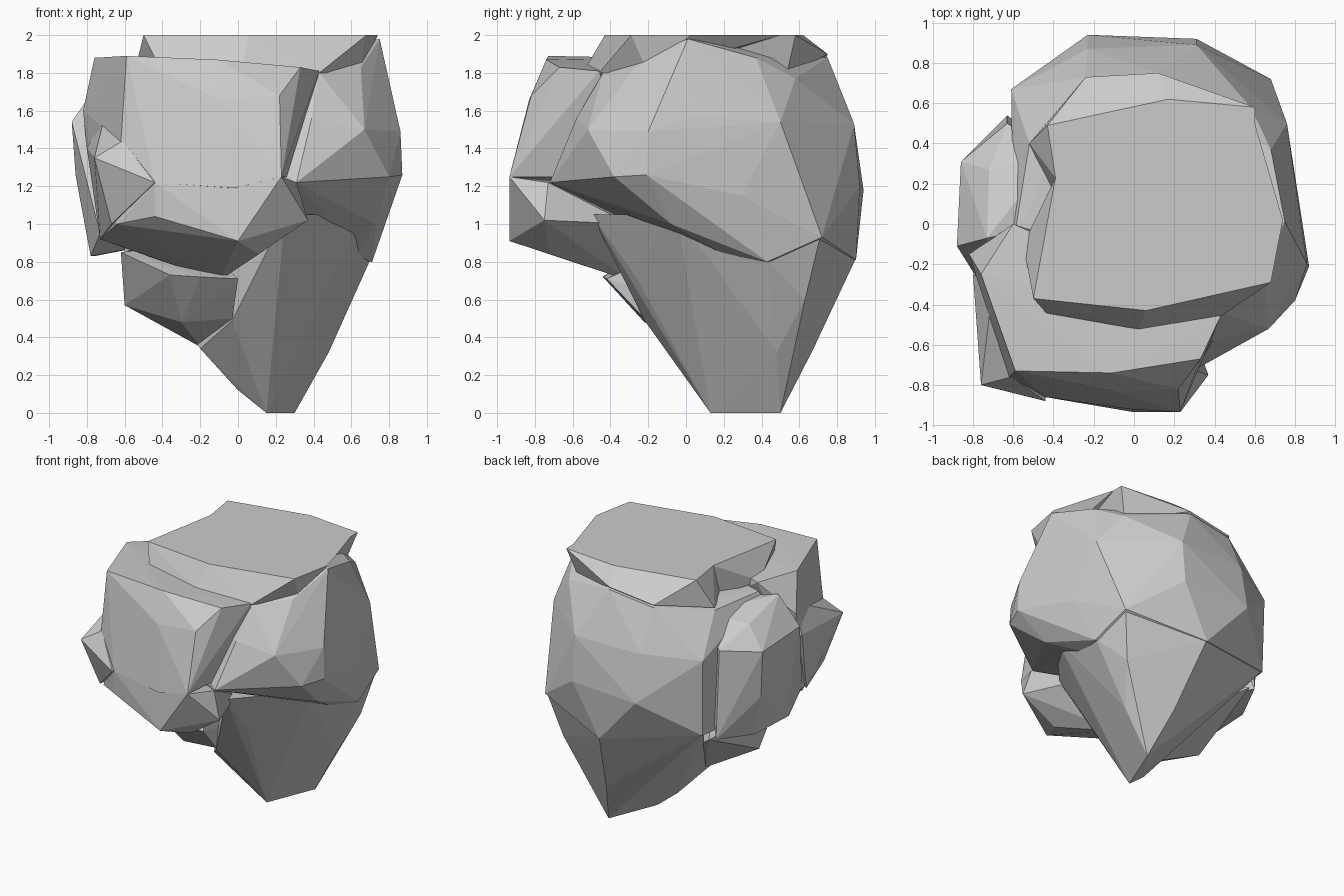
import bpy, bmesh, math


def chunk(name, points):
    """Faceted stone chunk: convex hull of a few corner points."""
    bm = bmesh.new()
    for p in points:
        bm.verts.new(p)
    res = bmesh.ops.convex_hull(bm, input=bm.verts)
    loose = [g for g in res["geom_interior"] + res["geom_unused"]
             if isinstance(g, bmesh.types.BMVert)]
    bmesh.ops.delete(bm, geom=list(set(loose)), context='VERTS')
    bmesh.ops.recalc_face_normals(bm, faces=bm.faces)
    mesh = bpy.data.meshes.new(name)
    bm.to_mesh(mesh)
    bm.free()
    ob = bpy.data.objects.new(name, mesh)
    bpy.context.collection.objects.link(ob)
    return ob


# rounded upper body
boulder = chunk("boulder", [
    (.63, .2, .84), (.71, .43, .8), (.1, .9, .81), (-.6, .66, .93),
    (.68, .72, .93), (.73, -.08, 1.0), (.31, .92, 1.2), (-.23, .94, 1.18),
    (.79, .29, 1.15), (.31, -.72, 1.22), (.87, -.21, 1.26), (.8, -.38, 1.25),
    (.86, -.2, 1.49), (.82, .03, 1.57), (.76, .5, 1.54), (.67, -.52, 1.5),
    (.39, -.58, 1.56), (-.61, .67, 1.5), (-.23, .87, 1.53), (.31, .89, 1.53),
    (-.24, .73, 1.83), (.12, .75, 1.88), (.58, .58, 1.77), (-.52, .4, 1.76),
    (.65, -.27, 1.83), (-.6, -.1, 1.76), (.43, -.44, 1.8),
    (.75, .01, 1.98), (.68, .37, 1.88), (-.6, -.1, .85)])

# lower body, tapering to a narrow foot
foot = chunk("foot", [
    (.15, .13, 0), (.30, .50, 0), (.48, .48, .32), (.2, .67, .33),
    (0, .1, .12), (.15, -.1, .4), (-.2, 0, .34), (-.03, -.22, .49),
    (.59, .63, .6), (.7, .43, .81), (.1, .9, .82), (-.6, .66, .94),
    (.67, .71, .93), (.62, .2, .86), (.27, -.27, .73), (.66, -.05, 1.05),
    (.25, -.5, 1.05)])

# low bulge under the left side
low_bulge = chunk("low_bulge", [
    (-.6, -.02, .57), (-.3, -.22, .48), (-.36, -.43, .73), (-.2, .05, .35),
    (-.58, .55, .85), (-.62, -.2, .85), (-.2, 0, .9), (-.1, .3, .5),
    (0, -.42, .71), (-.03, -.22, .5), (-.2, -.44, .72)])

# thick slab on the front with a flat ledge on top
slab_upper = chunk("slab_upper", [
    (-.59, -.73, 1.89), (-.11, -.74, 1.87), (.33, -.67, 1.83),
    (.43, -.46, 1.81), (-.76, -.25, 1.88), (.22, -.82, 1.68),
    (-.1, -.83, 1.66), (.23, -.935, 1.25), (-.02, -.92, 1.19),
    (-.44, -.86, 1.22), (-.62, -.76, 1.43), (-.6, 0, 1.84),
    (-.82, -.15, 1.6), (.3, -.3, 1.25), (-.78, -.2, 1.2)])
slab_lower = chunk("slab_lower", [
    (.23, -.935, 1.25), (.31, -.73, 1.22), (0, -.935, .91),
    (.37, -.75, 1.02), (-.44, -.86, 1.22), (-.44, -.85, 1.04),
    (-.64, -.7, 1.0), (.11, -.72, .84), (-.28, -.72, .96),
    (-.73, -.35, .92), (-.45, -.2, .82), (.2, -.3, 1.0),
    (-.1, -.3, .7), (-.75, -.3, 1.25)])

# pointed corner on the front slab
corner = chunk("corner", [
    (-.76, -.8, 1.35), (-.61, -.76, 1.44), (-.44, -.88, 1.22),
    (-.67, -.7, 1.0), (-.4, -.4, 1.2), (-.73, -.4, .92),
    (-.8, -.25, 1.4), (-.7, -.3, 1.6)])

# upright slab on the left side
left_slab = chunk("left_slab", [
    (-.88, -.11, 1.54), (-.86, .31, 1.5), (-.73, -.07, 1.76),
    (-.72, .27, 1.66), (-.86, -.05, 1.26), (-.78, -.12, .83),
    (-.84, .3, 1.15), (-.76, .26, .83), (-.4, 0, .9), (-.4, 0, 1.7),
    (-.4, .35, 1.7), (-.63, .5, 1.52), (-.63, .54, .86), (-.73, -.35, .95)])

# flat-topped cap, with a dent on its left edge
cap_front = chunk("cap_front", [
    (-.39, .23, 2), (.6, .5, 2), (.74, .02, 2), (.68, -.29, 2),
    (.06, -.43, 2), (-.5, -.37, 2), (.02, -.53, 1.83), (-.42, -.46, 1.84),
    (.43, -.46, 1.8), (.65, -.2, 1.8), (-.55, -.1, 1.8), (-.4, .2, 1.76)])
cap_back = chunk("cap_back", [
    (-.39, .23, 2), (-.43, .49, 2), (.17, .62, 2), (.6, .58, 2),
    (.6, .07, 2), (-.52, .4, 1.78), (-.24, .73, 1.85), (.12, .75, 1.9),
    (.53, .53, 1.78), (-.4, .15, 1.76)])

# fuse the chunks into one stone
bpy.context.view_layer.objects.active = boulder
for part in (foot, low_bulge, slab_upper, slab_lower, corner,
             left_slab, cap_front, cap_back):
    mod = boulder.modifiers.new("fuse", 'BOOLEAN')
    mod.operation = 'UNION'
    mod.solver = 'EXACT'
    mod.object = part
    bpy.ops.object.modifier_apply(modifier=mod.name)
    bpy.data.objects.remove(part)
